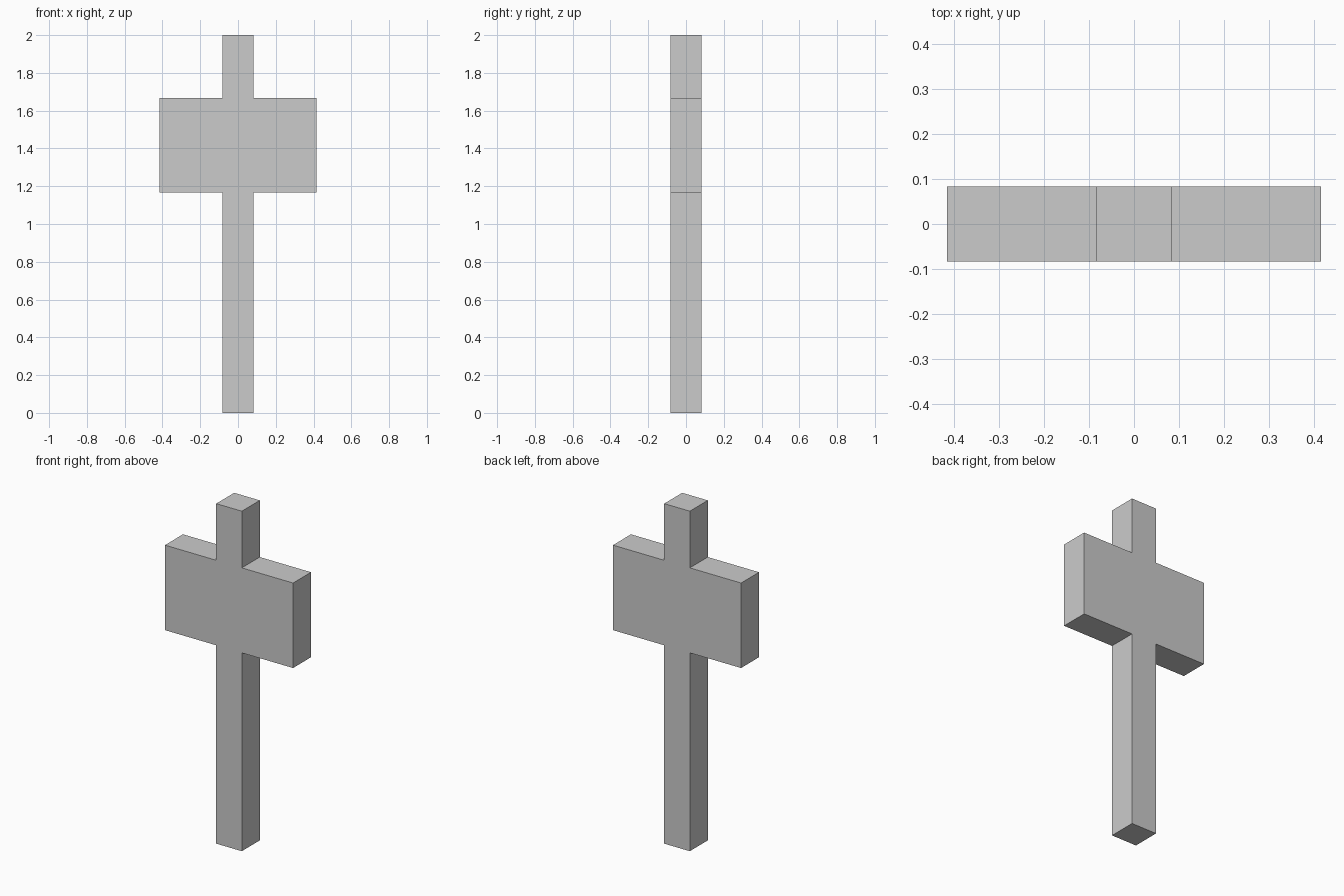
import bpy, bmesh

if "Cube" in bpy.data.objects:
    bpy.data.objects.remove(bpy.data.objects["Cube"])

U = 1 / 6  # module: post thickness

# Right half of the outline (x, z), from the foot to the tip
half = [(U / 2, 0), (U / 2, 7 * U), (2.5 * U, 7 * U),
        (2.5 * U, 10 * U), (U / 2, 10 * U), (U / 2, 12 * U)]
outline = half + [(-x, z) for x, z in reversed(half)]

# Signpost: post and board share flush faces, so one extruded outline
bm = bmesh.new()
front = bm.faces.new([bm.verts.new((x, -U / 2, z)) for x, z in outline])
ext = bmesh.ops.extrude_face_region(bm, geom=[front], use_keep_orig=True)
back = [v for v in ext["geom"] if isinstance(v, bmesh.types.BMVert)]
bmesh.ops.translate(bm, verts=back, vec=(0, U, 0))
bmesh.ops.recalc_face_normals(bm, faces=bm.faces)

mesh = bpy.data.meshes.new("signpost")
bm.to_mesh(mesh)
bm.free()
bpy.context.collection.objects.link(bpy.data.objects.new("signpost", mesh))
